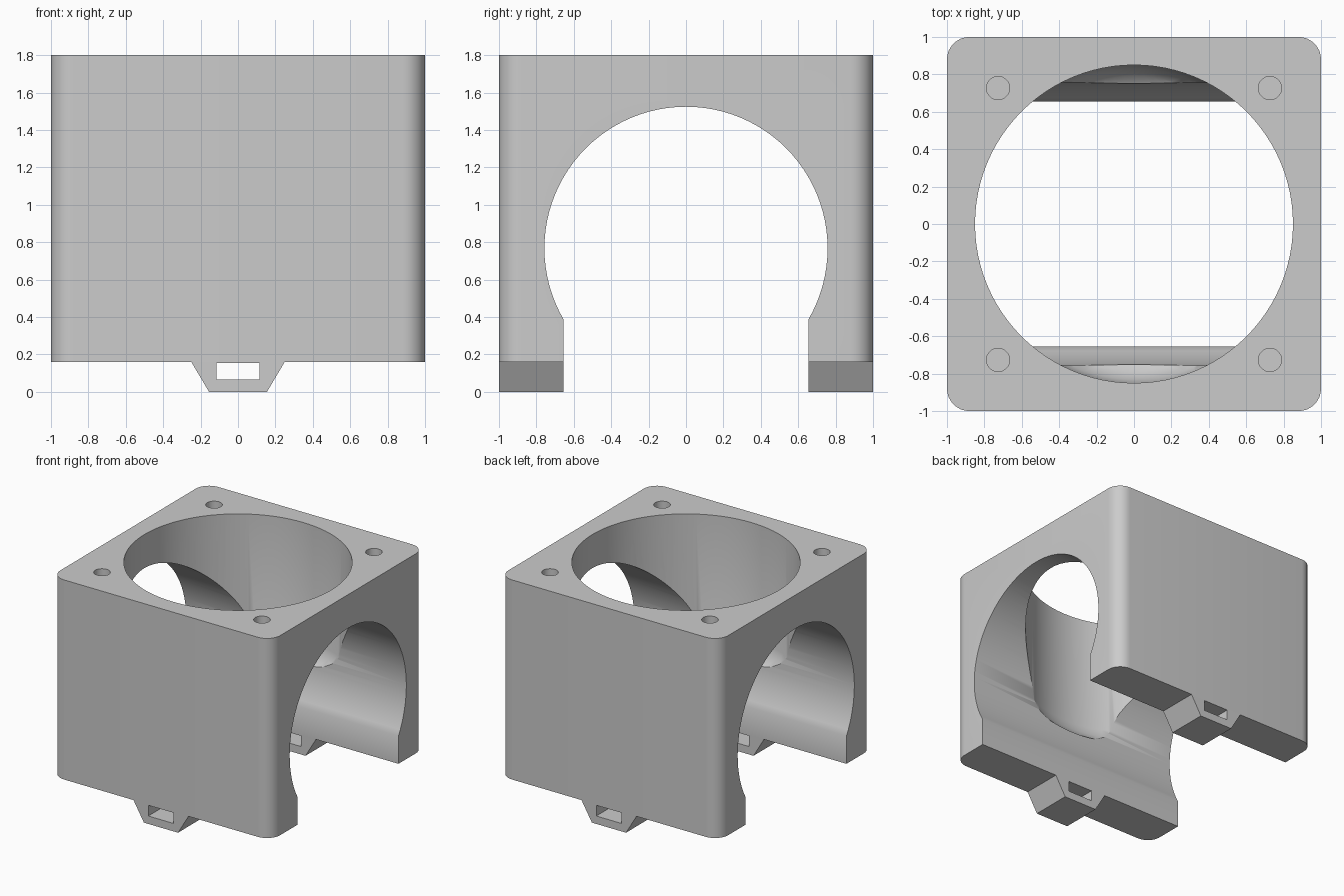
import bpy, bmesh, math
from mathutils import Matrix

if "Cube" in bpy.data.objects:
    bpy.data.objects.remove(bpy.data.objects["Cube"])

grey = bpy.data.materials.new("plain_grey")
grey.use_nodes = True
colour = (0.6, 0.6, 0.6, 1)
grey.diffuse_color = colour
grey.node_tree.nodes["Principled BSDF"].inputs["Base Color"].default_value = colour


def finish(name, bm, cutter=False):
    bmesh.ops.recalc_face_normals(bm, faces=bm.faces)
    mesh = bpy.data.meshes.new(name)
    bm.to_mesh(mesh)
    bm.free()
    mesh.materials.append(grey)
    obj = bpy.data.objects.new(name, mesh)
    bpy.context.collection.objects.link(obj)
    obj.hide_render = cutter
    return obj


def prism(name, outline, depth, turn, corner=0, cutter=False):
    """Extrude an outline along local z, turn it, optionally round upright corners."""
    bm = bmesh.new()
    front = [bm.verts.new((x, y, 0)) for x, y in outline]
    back = [bm.verts.new((x, y, depth)) for x, y in outline]
    bm.faces.new(front)
    bm.faces.new(back)
    for i in range(len(front)):
        bm.faces.new((front[i - 1], front[i], back[i], back[i - 1]))
    bm.transform(turn)
    bmesh.ops.recalc_face_normals(bm, faces=bm.faces)
    if corner:
        upright = [e for e in bm.edges
                   if all(min(abs(v.co.x), abs(v.co.y)) > 0.99 for v in e.verts)
                   and abs(e.verts[0].co.z - e.verts[1].co.z) > 0.5]
        bmesh.ops.bevel(bm, geom=upright, offset=corner, segments=8,
                        profile=0.5, affect='EDGES')
    bmesh.ops.triangulate(bm, faces=[f for f in bm.faces if len(f.verts) > 4])
    return finish(name, bm, cutter)


def lathe(name, profile, sides):
    """Closed solid of revolution from (radius, height) pairs."""
    bm = bmesh.new()
    rings = [[bm.verts.new((r * math.cos(math.tau * i / sides),
                            r * math.sin(math.tau * i / sides), z))
              for i in range(sides)] for r, z in profile]
    for a, b in zip(rings, rings[1:]):
        for i in range(sides):
            j = (i + 1) % sides
            bm.faces.new((a[i], a[j], b[j], b[i]))
    bm.faces.new(rings[0])
    bm.faces.new(rings[-1])
    return finish(name, bm, cutter=True)


def cut(target, cutter):
    mod = target.modifiers.new(cutter.name, 'BOOLEAN')
    mod.operation = 'DIFFERENCE'
    mod.solver = 'EXACT'
    mod.object = cutter
    bpy.context.view_layer.objects.active = target
    bpy.context.view_layer.update()
    bpy.ops.object.modifier_apply(modifier=mod.name)
    bpy.data.objects.remove(cutter)


# Body: a square arch profile with a round tunnel and a straight-sided opening
BASE, TOP = 0.16, 1.8
PIPE, AXIS, GAP = 0.757, 0.767, 0.655
sweep = math.pi - math.asin(GAP / PIPE)
steps = 64
arch = [(-GAP, BASE), (-1, BASE), (-1, TOP), (1, TOP), (1, BASE), (GAP, BASE)]
for i in range(steps + 1):
    a = sweep * (1 - 2 * i / steps)
    arch.append((PIPE * math.sin(a), AXIS + PIPE * math.cos(a)))
along_x = Matrix(((0, 0, 1, -1), (1, 0, 0, 0), (0, 1, 0, 0), (0, 0, 0, 1)))
body = prism("body", arch, 2, along_x, corner=0.12)

# Upright bore with a tapered lower end
cut(body, lathe("bore_cutter", [(0.85, 2), (0.85, 0.84), (0.83, 0.77),
                                (0.79, 0.71), (0.7, 0.65)], 96))

# Blind screw holes in the top corners
for sx in (-1, 1):
    for sy in (-1, 1):
        hole = lathe("screw_hole_cutter", [(0.062, 2), (0.062, 1.45)], 32)
        hole.data.transform(Matrix.Translation((sx * 0.727, sy * 0.727, 0)))
        cut(body, hole)

# Slotted tabs under the front and back walls
for name, y in (("front_tab", -GAP), ("back_tab", 1)):
    along_y = Matrix(((1, 0, 0, 0), (0, 0, -1, y), (0, 1, 0, 0), (0, 0, 0, 1)))
    tab = prism(name, [(-0.155, 0), (0.155, 0), (0.25, BASE), (-0.25, BASE)],
                1 - GAP, along_y)
    wide = Matrix.Translation((0, 0.5, 0)) @ along_y
    cut(tab, prism("tab_slot_cutter", [(-0.115, 0.065), (0.115, 0.065),
                                       (0.115, 0.153), (-0.115, 0.153)],
                   1.5, wide, cutter=True))

# Smooth curved walls, keep the edges crisp
bpy.ops.object.select_all(action='DESELECT')
body.select_set(True)
bpy.context.view_layer.objects.active = body
bpy.ops.object.shade_smooth_by_angle(angle=math.radians(30))
